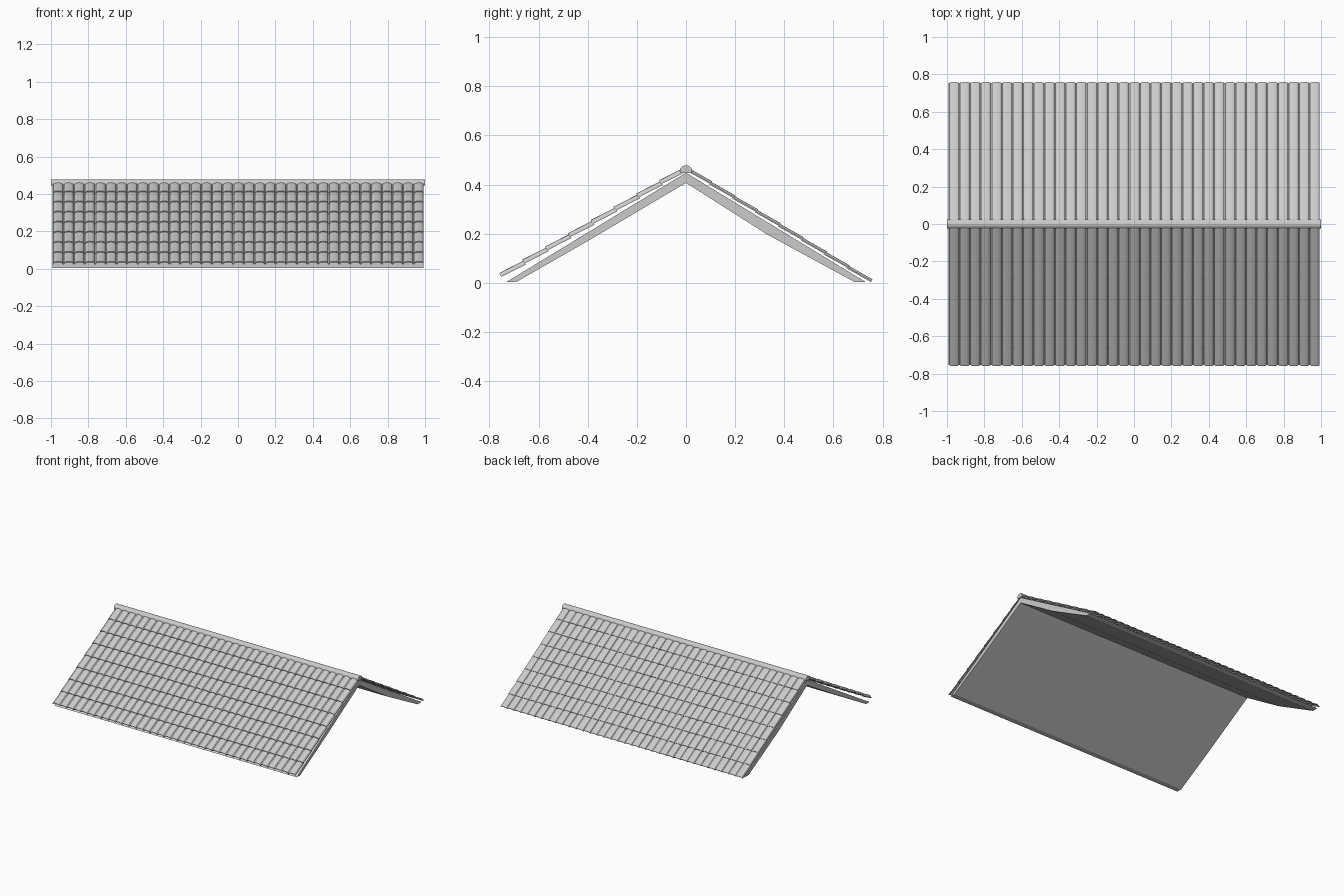
import bpy, bmesh, math
from mathutils import Vector

if "Cube" in bpy.data.objects:
    bpy.data.objects.remove(bpy.data.objects["Cube"])

HALF = 0.993      # half length of the tiled area
COLS, ROWS = 35, 8


def make_object(name, bm):
    bmesh.ops.recalc_face_normals(bm, faces=bm.faces[:])
    me = bpy.data.meshes.new(name)
    bm.to_mesh(me)
    bm.free()
    ob = bpy.data.objects.new(name, me)
    bpy.context.collection.objects.link(ob)
    return ob


def loft(bm, a, b):
    """Closed prism between two matching point loops."""
    va = [bm.verts.new(p) for p in a]
    vb = [bm.verts.new(p) for p in b]
    n = len(va)
    for i in range(n):
        j = (i + 1) % n
        bm.faces.new((va[i], va[j], vb[j], vb[i]))
    bm.faces.new(va)
    bm.faces.new(vb)


def prism(name, profile, half):
    """Extrude a y-z profile along x."""
    bm = bmesh.new()
    loft(bm, [(-half, y, z) for y, z in profile], [(half, y, z) for y, z in profile])
    return make_object(name, bm)


def tile_profile(width, height, thick):
    """Cross-section of one barrel tile: narrow pan plus a wide arch."""
    arch = [(0.0, 0.0), (0.10, 0.0)]
    for i in range(7):
        a = math.pi * (1 - i / 6)
        arch.append((0.55 + 0.41 * math.cos(a), 0.3 + 0.7 * math.sin(a)))
    arch.append((1.0, 0.0))
    top = [(u * width, v * (height - thick) + thick) for u, v in arch]
    bottom = [(x, z - thick) for x, z in reversed(top)]
    return top + bottom


def tile_slope(name, eave, ridge, height, thick, lift):
    """One tile, arrayed along the ridge and up the slope."""
    e, r = Vector((0, *eave)), Vector((0, *ridge))
    step = (r - e) / ROWS
    up = step.normalized()
    normal = Vector((0, -up.z, up.y))
    if normal.z < 0:
        normal.negate()
    width = 2 * HALF / COLS
    prof = tile_profile(width, height, thick)
    low = [e + Vector((x - HALF, 0, 0)) + normal * (n + lift) for x, n in prof]
    high = [e + step * 1.04 + Vector((x - HALF, 0, 0)) + normal * n for x, n in prof]
    bm = bmesh.new()
    loft(bm, low, high)
    ob = make_object(name, bm)
    for count, offset in ((COLS, (width, 0, 0)), (ROWS, step)):
        m = ob.modifiers.new("repeat", 'ARRAY')
        m.count = count
        m.use_relative_offset = False
        m.use_constant_offset = True
        m.constant_offset_displace = offset
    return ob


# Solid chevron underlay with a slight kink on the underside
prism("roof_underlay", [(-0.73, 0.004), (0, 0.448), (0.73, 0.004), (0.685, 0.004),
                        (0.33, 0.197), (0, 0.407), (-0.40, 0.17), (-0.69, 0.004)], HALF)

# Barrel tiles on both slopes
tile_slope("front_tiles", (-0.748, 0.019), (-0.005, 0.450), 0.018, 0.006, 0.006)
tile_slope("back_tiles", (0.750, 0.0), (0.005, 0.455), 0.013, 0.005, 0.004)

# Ridge cap: half-round with short skirts
outer = [(0.025 * math.cos(a), 0.456 + 0.022 * math.sin(a))
         for a in [math.pi * i / 8 for i in range(9)]]
prism("ridge_cap", [(0.022, 0.446)] + outer + [(-0.022, 0.446)], 1.0)
